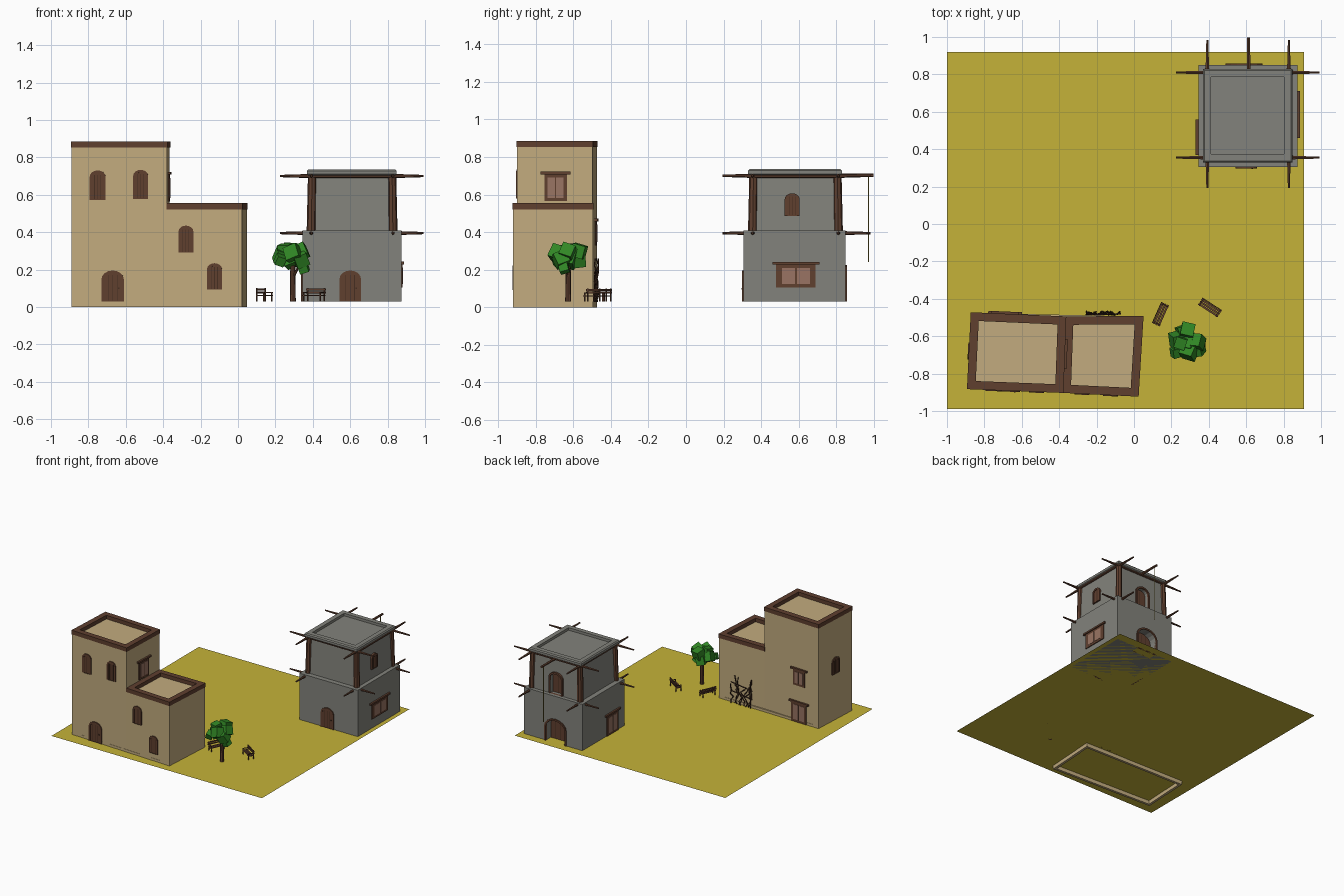
import bpy, bmesh, math, random
from mathutils import Matrix, Vector, Euler

if "Cube" in bpy.data.objects:
    bpy.data.objects.remove(bpy.data.objects["Cube"])

random.seed(4)
G = 0.03  # ground level


def material(name, r, g, b):
    m = bpy.data.materials.new(name)
    m.diffuse_color = (r, g, b, 1)
    m.use_nodes = True
    m.node_tree.nodes["Principled BSDF"].inputs["Base Color"].default_value = m.diffuse_color
    return m


SAND = material("sandy_yellow", 0.56, 0.45, 0.04)
TAN = material("tan_plaster", 0.54, 0.41, 0.21)
GRAY = material("gray_stone", 0.225, 0.225, 0.2)
BROWN = material("brown_wood", 0.115, 0.05, 0.028)
DARK = material("dark_wood", 0.06, 0.027, 0.015)
PANE = material("dusty_pink_pane", 0.32, 0.175, 0.125)
GREEN = material("leaf_green", 0.03, 0.24, 0.018)
ROPE = material("rope_yellow", 0.33, 0.27, 0.06)


def finish(name, bm, mat, mtx=None):
    bmesh.ops.recalc_face_normals(bm, faces=bm.faces)
    me = bpy.data.meshes.new(name)
    bm.to_mesh(me)
    bm.free()
    me.materials.append(mat)
    ob = bpy.data.objects.new(name, me)
    if mtx is not None:
        ob.matrix_world = mtx
    bpy.context.collection.objects.link(ob)
    return ob


def loft(name, loops, mat, closed=False, mtx=None):
    """Join equal-length loops; cap the ends, or close into a ring."""
    bm = bmesh.new()
    rows = [[bm.verts.new(p) for p in lp] for lp in loops]
    n = len(rows[0])
    for a, b in zip(rows, rows[1:] + rows[:1] if closed else rows[1:]):
        for i in range(n):
            j = (i + 1) % n
            bm.faces.new((a[i], a[j], b[j], b[i]))
    if not closed:
        bm.faces.new(rows[0])
        bm.faces.new(rows[-1])
    return finish(name, bm, mat, mtx)


def at(pts, z):
    return [(p[0], p[1], z) for p in pts]


def inset(pts, d):
    """Inset a counter-clockwise outline by d."""
    out = []
    for i, p in enumerate(pts):
        p = Vector(p)
        e = (p - Vector(pts[i - 1])).normalized()
        f = (Vector(pts[(i + 1) % len(pts)]) - p).normalized()
        a, b = Vector((-e.y, e.x)), Vector((-f.y, f.x))
        out.append(p + (a + b) * d / (1 + a.dot(b)))
    return out


def prism(name, pts, z0, z1, mat, shrink=0.0):
    return loft(name, [at(pts, z0), at(inset(pts, shrink), z1)], mat)


def ring(name, pts, width, z0, z1, mat, grow=0.0):
    o, i = inset(pts, -grow), inset(pts, width)
    return loft(name, [at(o, z0), at(o, z1), at(i, z1), at(i, z0)], mat, True)


def box(name, x0, x1, y0, y1, z0, z1, mat, mtx=None):
    p = [(x0, y0), (x1, y0), (x1, y1), (x0, y1)]
    return loft(name, [at(p, z0), at(p, z1)], mat, mtx=mtx)


def rod(name, a, b, r0, r1, mat, sides=6):
    a, b = Vector(a), Vector(b)
    bm = bmesh.new()
    bmesh.ops.create_cone(bm, cap_ends=True, segments=sides, radius1=r0, radius2=r1, depth=(b - a).length)
    q = (b - a).to_track_quat('Z', 'Y').to_matrix().to_4x4()
    return finish(name, bm, mat, Matrix.Translation((a + b) / 2) @ q)


# Openings are placed on one edge of an outline; local -y points out of the wall
def wall(pts, edge, dist, z):
    a, b = Vector(pts[edge]), Vector(pts[(edge + 1) % len(pts)])
    d = (b - a).normalized()
    return Matrix.Translation((*(a + d * dist), z)) @ Matrix.Rotation(math.atan2(d.y, d.x), 4, 'Z')


def arch(w, h, m=0.0, rise=0.4):
    w, k = w / 2 - m, w * rise
    top = [(w * math.cos(math.pi * i / 8), h - k + (k - m) * math.sin(math.pi * i / 8)) for i in range(9)]
    return [(-w, 0), (w, 0)] + top


def slab(name, pts, y0, y1, mat, mtx):
    return loft(name, [[(x, y, z) for x, z in pts] for y in (y0, y1)], mat, mtx=mtx)


def arched(name, mtx, w, h, door=False, deep=0.0):
    o, i = arch(w, h), arch(w, h, 0.014)
    L = lambda p, y: [(x, y, z) for x, z in p]
    loft(name + "_frame", [L(o, 0.01), L(o, -0.008), L(i, -0.008), L(i, 0.01)], BROWN, True, mtx)
    slab(name + "_panel", i, deep - 0.003, deep + 0.008, BROWN, mtx)
    for s in (-1, 0, 1):
        x = s * w * 0.2
        box(name + "_plank_gap", x - 0.0015, x + 0.0015, deep - 0.004, deep, 0.005, h * 0.85, DARK, mtx)
    if door:
        box(name + "_handle", w * 0.25, w * 0.25 + 0.008, -0.01, 0, h * 0.4, h * 0.4 + 0.008, DARK, mtx)


def paned(name, mtx, w, h):
    """Square window or door with two pale panes and a wide lintel."""
    box(name + "_frame", -w / 2, w / 2, -0.007, 0.01, 0, h, BROWN, mtx)
    for s in (-1, 1):
        c, pw = s * w * 0.19, w * 0.165
        box(name + "_pane", c - pw, c + pw, -0.009, 0, 0.018, h - 0.02, PANE, mtx)
    box(name + "_lintel", -w * 0.5 - 0.02, w * 0.5 + 0.02, -0.015, 0.01, h - 0.002, h + 0.012, BROWN, mtx)


# Ground
bm = bmesh.new()
bm.faces.new([bm.verts.new(p) for p in [(-1, -0.99, G), (0.91, -0.99, G), (0.91, 0.92, G), (-1, 0.92, G)]])
finish("ground", bm, SAND)

# Tan house: tall block and low block on a shared footing
TALL = [(-0.89, -0.88), (-0.38, -0.90), (-0.365, -0.497), (-0.87, -0.475)]
LOW = [(-0.38, -0.90), (0.022, -0.92), (0.048, -0.495), (-0.365, -0.497)]
ring("tan_footing", [TALL[0], LOW[1], LOW[2], TALL[3]], 0.02, 0, 0.05, TAN)
for nm, pts, top in (("tall", TALL, 0.885), ("low", LOW, 0.555)):
    prism(nm + "_block", pts, G + 0.005, top - 0.03, TAN)
    ring(nm + "_roof_trim", pts, 0.042, top - 0.033, top, BROWN, 0.003)
arched("tan_front_door", wall(TALL, 0, 0.22, G), 0.12, 0.165, True)
arched("tall_front_window_left", wall(TALL, 0, 0.14, 0.572), 0.085, 0.158)
arched("tall_front_window_right", wall(TALL, 0, 0.37, 0.578), 0.08, 0.155)
arched("low_front_window_upper", wall(LOW, 0, 0.102, 0.29), 0.08, 0.145)
arched("low_front_window_lower", wall(LOW, 0, 0.255, 0.092), 0.08, 0.142)
arched("tall_left_window", wall(TALL, 3, 0.205, 0.41), 0.09, 0.135)
paned("tall_right_window", wall(TALL, 1, 0.206, 0.565), 0.12, 0.145)
paned("tan_back_door", wall(TALL, 2, 0.325, G), 0.14, 0.16)
paned("tall_back_window", wall(TALL, 2, 0.325, 0.33), 0.11, 0.13)

# Gray tower: lower storey, tapered upper storey, roof slab
LOWER = [(0.345, 0.305), (0.873, 0.305), (0.873, 0.85), (0.345, 0.85)]
UPPER = [(0.385, 0.345), (0.84, 0.345), (0.84, 0.82), (0.385, 0.82)]
ROOF = [(0.368, 0.33), (0.848, 0.33), (0.848, 0.83), (0.368, 0.83)]
body = prism("tower_lower_storey", LOWER, G, 0.41, GRAY)
upper = prism("tower_upper_storey", UPPER, 0.40, 0.715, GRAY, 0.012)
loft("tower_roof_rim", [at(inset(ROOF, d), z) for d, z in
     ((0.008, 0.703), (0, 0.71), (0, 0.728), (0.008, 0.736), (0.045, 0.736), (0.045, 0.703))], GRAY, True)
arched("tower_front_door", wall(LOWER, 0, 0.255, G), 0.115, 0.165, True)
paned("tower_right_window", wall(LOWER, 1, 0.28, 0.105), 0.21, 0.125)
arched("tower_right_upper_window", wall(UPPER, 1, 0.22, 0.487), 0.08, 0.12)
paned("tower_left_door", wall(LOWER, 3, 0.385, G), 0.15, 0.165)
# Recessed arches on the back, cut out of the walls
for nm, host, pts, dist, z, w, h, deep in (("tower_back_gate", body, LOWER, 0.285, G, 0.2, 0.195, 0.07),
                                           ("tower_back_balcony_door", upper, UPPER, 0.235, 0.412, 0.13, 0.18, 0.04)):
    m = wall(pts, 2, dist, z)
    cut = slab(nm + "_cutter", [(x, q - (0.02 if q == 0 else 0)) for x, q in arch(w, h, 0.014)], -0.05, deep, BROWN, m)
    cut.hide_render = True
    cut.hide_set(True)
    mod = host.modifiers.new("arch_cut", 'BOOLEAN')
    mod.operation, mod.solver, mod.object = 'DIFFERENCE', 'EXACT', cut
    arched(nm, m, w, h, deep=deep - 0.006)

# Corner posts, bars between them, and poles jutting from each corner
for x, sx in ((0.392, -1), (0.828, 1)):
    for y, sy in ((0.355, -1), (0.81, 1)):
        rod("corner_post", (x, y, 0.405), (x - sx * 0.004, y - sy * 0.004, 0.705), 0.025, 0.022, BROWN, 8)
        for z in (0.395, 0.70):
            rod("side_pole", (x - sx * 0.02, y, z), (0.608 + sx * 0.384, y, z), 0.012, 0.006, BROWN)
            rod("end_pole", (x, y - sy * 0.02, z), (x, 0.588 + sy * 0.395, z), 0.012, 0.006, BROWN)
for y in (0.348, 0.817):
    rod("roof_bar", (0.39, y, 0.698), (0.83, y, 0.698), 0.009, 0.009, BROWN)
for x in (0.385, 0.838):
    rod("roof_bar", (x, 0.35, 0.698), (x, 0.82, 0.698), 0.009, 0.009, BROWN)
# Hoist
rod("hoist_beam", (0.613, 0.78, 0.702), (0.613, 0.998, 0.702), 0.011, 0.009, BROWN)
rod("hoist_rope", (0.613, 0.972, 0.70), (0.613, 0.972, 0.24), 0.003, 0.003, ROPE, 5)

# Tree: trunk, branch and a cluster of tilted leaf cubes
rod("tree_trunk", (0.293, -0.627, G), (0.293, -0.627, 0.24), 0.016, 0.013, BROWN, 8)
rod("tree_branch", (0.293, -0.627, 0.15), (0.325, -0.645, 0.22), 0.008, 0.006, BROWN)
LEAVES = [(0, 0, 0.265, 0.09), (0.05, 0.0, 0.295, 0.07), (-0.05, 0.01, 0.27, 0.075), (0.0, 0.06, 0.30, 0.07),
          (0.01, -0.05, 0.285, 0.075), (-0.06, -0.055, 0.25, 0.05), (0.065, -0.02, 0.21, 0.05),
          (-0.02, 0.055, 0.25, 0.065), (0.05, -0.035, 0.255, 0.07), (-0.035, -0.005, 0.305, 0.06)]
for x, y, z, s in LEAVES:
    e = Euler([random.uniform(-0.5, 0.5) for _ in range(3)]).to_matrix().to_4x4()
    s /= 2
    box("leaf_cube", -s, s, -s, s, -s, s, GREEN, Matrix.Translation((0.285 + x, -0.63 + y, z)) @ e)

# Benches: local x along the seat, backrest on the +y side
for cx, cy, ang in ((0.143, -0.483, math.radians(66)), (0.405, -0.448, math.radians(-33))):
    m = Matrix.Translation((cx, cy, G)) @ Matrix.Rotation(ang, 4, 'Z')
    for y in (-0.02, -0.006, 0.008):
        box("bench_seat_slat", -0.062, 0.062, y, y + 0.011, 0.028, 0.033, BROWN, m)
    for z in (0.043, 0.058):
        box("bench_back_slat", -0.062, 0.062, 0.02, 0.025, z, z + 0.01, BROWN, m)
    for x in (-0.056, 0.05):
        box("bench_front_leg", x, x + 0.006, -0.021, -0.015, 0, 0.048, BROWN, m)
        box("bench_back_leg", x, x + 0.006, 0.019, 0.025, 0, 0.07, BROWN, m)
        box("bench_armrest", x, x + 0.006, -0.022, 0.022, 0.044, 0.049, BROWN, m)

# Bare climbing vine on the back of the low block
for k in range(9):
    cu = bpy.data.curves.new("vine_stem", 'CURVE')
    cu.dimensions, cu.bevel_depth, cu.bevel_resolution = '3D', 0.004, 0
    sp = cu.splines.new('POLY')
    sp.points.add(6)
    x = -0.25 + 0.17 * k / 8
    for i, p in enumerate(sp.points):
        p.co = (min(-0.075, max(-0.255, x)), -0.488 + random.uniform(0, 0.022), G + (0.16 + 0.07 * (k % 2)) * i / 6, 1)
        x += random.uniform(-0.035, 0.035)
    cu.materials.append(DARK)
    bpy.context.collection.objects.link(bpy.data.objects.new("vine_stem", cu))
for z in (0.1, 0.17):
    rod("vine_cross_stem", (-0.26, -0.485, z), (-0.07, -0.48, z + 0.03), 0.004, 0.004, DARK)
